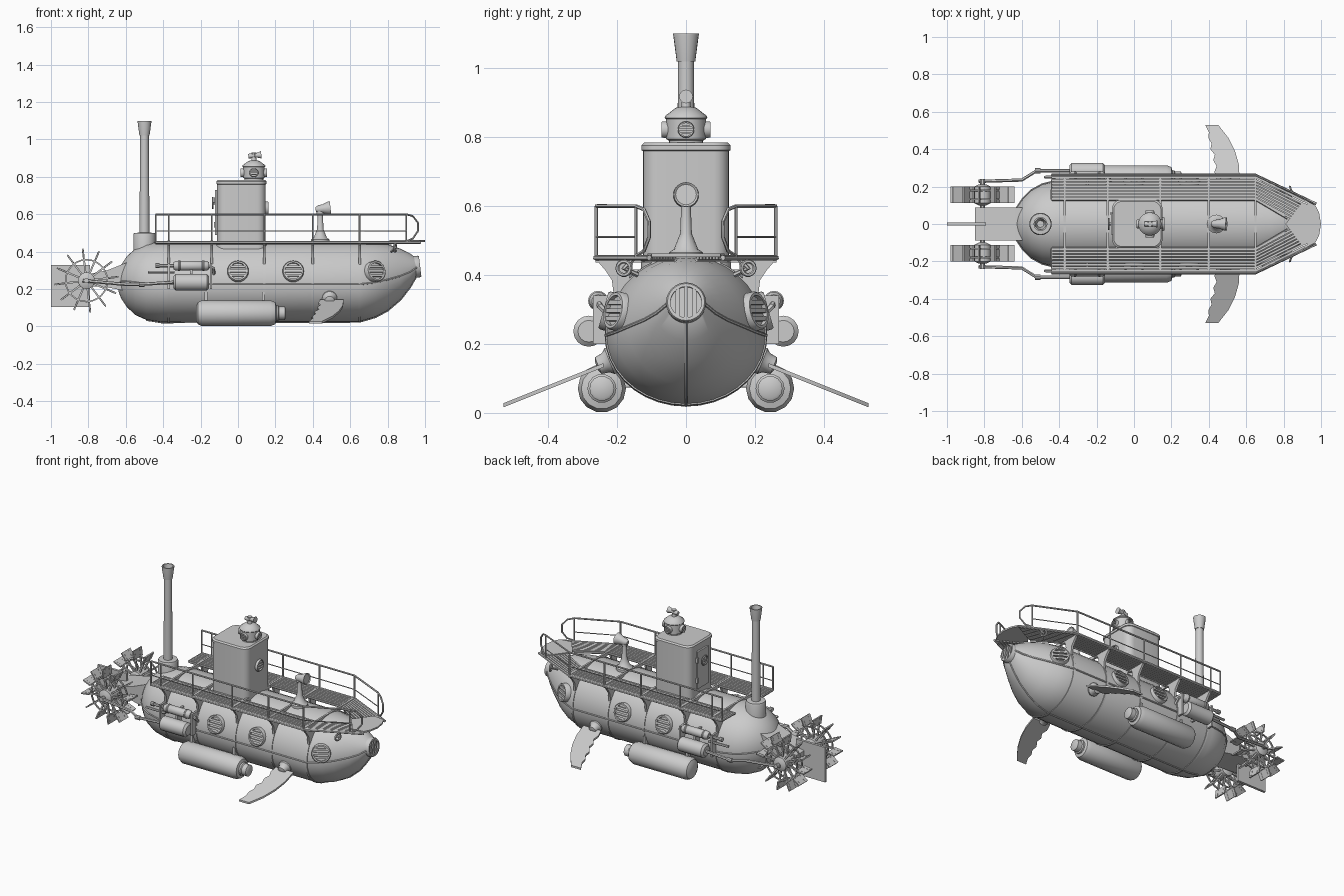
import bpy, bmesh
from math import sin, cos, pi, radians
from mathutils import Vector as V

if "Cube" in bpy.data.objects:
    bpy.data.objects.remove(bpy.data.objects["Cube"])

# ---------- geometry helpers: each returns (verts, faces) ----------
def bridge(rings, closed=False):
    n, v, f = len(rings[0]), [p for r in rings for p in r], []
    m = len(rings)
    for i in range(m if closed else m - 1):
        a, b = i * n, (i + 1) % m * n
        f += [(a + j, a + (j + 1) % n, b + (j + 1) % n, b + j) for j in range(n)]
    if not closed:
        f += [tuple(range(n)), tuple(range((m - 1) * n, m * n))]
    return v, f

def lathe(prof, pos, axis=(0, 0, 1), seg=20, closed=False):
    q = V(axis).to_track_quat('Z', 'Y')
    return bridge([[V(pos) + q @ V((r * cos(2 * pi * j / seg), r * sin(2 * pi * j / seg), h))
                    for j in range(seg)] for r, h in prof], closed)

def torus(R, r, pos, axis, seg=24):
    return lathe([(R + r * cos(k * pi / 3), r * sin(k * pi / 3)) for k in range(6)], pos, axis, seg, True)

def prism(pts, a, b, axis='z'):
    m = {'z': lambda p, h: (p[0], p[1], h), 'y': lambda p, h: (p[0], h, p[1]),
         'x': lambda p, h: (h, p[0], p[1])}[axis]
    return bridge([[V(m(p, h)) for p in pts] for h in (a, b)])

def box(x0, x1, y0, y1, z0, z1):
    return prism([(x0, y0), (x1, y0), (x1, y1), (x0, y1)], z0, z1)

def tube(pts, r, seg=6):
    pts = [V(p) for p in pts]
    rings, u = [], None
    for i, p in enumerate(pts):
        t = (pts[min(i + 1, len(pts) - 1)] - pts[max(i - 1, 0)]).normalized()
        u = t.orthogonal() if u is None else u - t * u.dot(t)
        u.normalize()
        w = t.cross(u)
        rings.append([p + r * (u * cos(2 * pi * k / seg) + w * sin(2 * pi * k / seg)) for k in range(seg)])
    return bridge(rings)

def add(name, *geos, mirror=False):
    v, f = [], []
    for gv, gf in geos:
        f += [tuple(i + len(v) for i in face) for face in gf]
        v += gv
    me = bpy.data.meshes.new(name)
    me.from_pydata([tuple(p) for p in v], [], f)
    bm = bmesh.new()
    bm.from_mesh(me)
    bmesh.ops.recalc_face_normals(bm, faces=bm.faces)
    bm.to_mesh(me)
    bm.free()
    ob = bpy.data.objects.new(name, me)
    bpy.context.collection.objects.link(ob)
    if mirror:
        md = ob.modifiers.new("Mirror", 'MIRROR')
        md.use_axis = (False, True, False)
        md.use_mirror_merge = False
    return ob

# ---------- hull: x, half width, widest z, top z, bottom z ----------
ST = [(-.64, .05, .24, .29, .19), (-.625, .09, .24, .33, .15), (-.595, .135, .24, .375, .105),
      (-.55, .18, .235, .415, .062), (-.49, .213, .23, .443, .035), (-.41, .232, .225, .455, .022),
      (.65, .232, .225, .455, .025), (.735, .203, .235, .45, .05), (.8, .168, .25, .44, .085),
      (.87, .12, .27, .415, .145), (.92, .085, .29, .39, .21), (.955, .055, .315, .365, .27)]

def at(x):
    for a, b in zip(ST, ST[1:]):
        if x <= b[0]:
            t = (x - a[0]) / (b[0] - a[0])
            return [p + (q - p) * t for p, q in zip(a, b)]
    return list(ST[-1])

def section(x, g=0.0, n=36):
    _, w, zc, zt, zb = at(x)
    out = []
    for k in range(n):
        s = sin(2 * pi * k / n)
        out.append(V((x, (w + g) * cos(2 * pi * k / n), zc + s * ((zt - zc if s > 0 else zc - zb) + g))))
    return out

add("hull", bridge([section(s[0]) for s in ST]))
RIBS = (-.37, -.14, .14, .40, .65)
add("hull_ribs", *[bridge([section(x - .006, .004), section(x + .006, .004)]) for x in RIBS])
add("hull_side_seam", tube([(s[0], s[1], s[2]) for s in ST], .005), mirror=True)
add("keel_seam", tube([(s[0], 0, s[4]) for s in ST[4:]], .005))

# ---------- portholes with grille bars ----------
def porthole(name, pos, normal, r, vertical=False, mirror=False):
    q = V(normal).to_track_quat('Z', 'Y')
    g = [lathe([(r * .78, -.03), (r, -.03), (r, .008), (r * .93, .014), (r * .78, .014)], pos, normal, 24, True),
         lathe([(r * .8, -.02), (r * .8, .001)], pos, normal, 24)]
    for o in (-.42, 0, .42):
        L, t = r * .82 * (1 - o * o) ** .5, r * .11
        bv, bf = box(-L, L, o * r - t, o * r + t, 0, .012)
        g.append(([V(pos) + q @ (V((-p.y, p.x, p.z)) if vertical else p) for p in bv], bf))
    add(name, *g, mirror=mirror)

for i, x in enumerate((0, .295)):
    porthole(f"side_porthole_{i}", (x, .226, .295), (0, 1, .28), .057, mirror=True)
porthole("bow_side_porthole", (.735, .2, .295), (.5, .87, .2), .057, mirror=True)
porthole("nose_porthole", (.96, 0, .32), (1, 0, .12), .058, vertical=True)

# ---------- walkways: slats, edge frames, brackets ----------
slats, N = [], 8
for i in range(N):
    t0, t1 = i / N, (i + .75) / N
    y = lambda t: .13 + .13 * t
    e = lambda t: (.83 + .14 * t, .03 + .075 * t)
    slats.append(box(-.44, .65, y(t0), y(t1), .445, .456))
    slats.append(prism([(.65, y(t0)), e(t0), e(t1), (.65, y(t1))], .445, .456))
add("walkway_slats", *slats, mirror=True)
add("walkway_frame", tube([(-.44, .13, .45), (-.44, .262, .45), (.65, .262, .45), (.975, .107, .45)], .008),
    tube([(-.44, .13, .445), (.65, .13, .445), (.82, .03, .445)], .006), mirror=True)
add("walkway_joists", *[box(x - .006, x + .006, -.262, .262, .437, .458) for x in (-.37, -.14, .14, .40, .65)])
add("walkway_brackets", *[prism([(.262, .446), (.15, .446), (.17, .37), (.208, .33), (.215, .385), (.235, .415)],
                                x - .007, x + .007, 'x') for x in RIBS], mirror=True)
add("bow_platform", prism([(.81, 0), (.895, .112), (.97, .1), (.99, .06), (1, 0),
                           (.99, -.06), (.97, -.1), (.895, -.112)], .452, .462))
add("bow_mooring_rings", torus(.02, .006, (.84, .18, .42), (1, .3, 0), 14),
    tube([(.84, .15, .45), (.84, .18, .42), (.82, .14, .40)], .008), mirror=True)

# ---------- railings ----------
bow = [(.65, .26), (.90, .145)]
posts = [(x, .26) for x in (-.44, -.37, -.14, .14, .40)] + bow
add("railings", tube([(-.44, .26, .6), (.65, .26, .6), (.9, .145, .6), (.935, .122, .59), (.962, .107, .555),
                      (.962, .107, .51), (.935, .122, .47), (.9, .145, .455)], .0055),
    tube([(-.44, .26, .51), (.65, .26, .51), (.9, .145, .51)], .003),
    *[tube([(x, y, .45), (x, y, .6)], .005) for x, y in posts], mirror=True)

# ---------- conning tower ----------
def rounded(x0, x1, w, r):
    return [(cx + r * cos(a), cy + r * sin(a)) for cx, cy, s in
            ((x1 - r, w - r, 0), (x0 + r, w - r, 1), (x0 + r, -w + r, 2), (x1 - r, -w + r, 3))
            for a in [(s + k / 5) * pi / 2 for k in range(6)]]

add("tower", bridge([[V((x, y, z)) for x, y in rounded(-.112 + g, .148 - g, .125 - g, .045)]
                     for z, g in ((.4, 0), (.76, 0), (.762, -.004), (.776, -.004), (.784, .004))]))
add("tower_base_flange", prism(rounded(-.117, .153, .13, .048), .40, .44))
add("tower_door", box(-.122, -.10, -.055, .055, .49, .73), torus(.028, .005, (-.135, 0, .66), (1, 0, 0), 16),
    tube([(-.135, 0, .66), (-.11, 0, .66)], .007), box(-.127, -.11, .05, .062, .53, .56),
    box(-.127, -.11, .05, .062, .66, .69))
porthole("tower_porthole", (.148, 0, .632), (1, 0, 0), .037)

# cupola and horn on the tower roof
add("cupola", lathe([(.05, .775), (.05, .79), (.058, .795), (.058, .852), (.062, .856), (.06, .862),
                     (.03, .885), (.014, .888), (.012, .905)], (.085, 0, 0), seg=20))
for i, d in enumerate(((1, 0), (0, 1), (-1, 0), (0, -1))):
    porthole(f"cupola_porthole_{i}", (.085 + .057 * d[0], .057 * d[1], .822), (*d, 0), .024)
add("horn", lathe([(.012, -.03), (.014, .0), (.012, .015), (.02, .04)], (.085, 0, .914), (1, 0, .1), 12),
    lathe([(.014, .0), (.014, .02)], (.085, 0, .91), seg=10))

# ---------- chimney ----------
add("chimney", lathe([(.06, .38), (.06, .49), (.056, .5), (.027, .502), (.023, 1.02), (.027, 1.02), (.037, 1.095),
                      (.037, 1.1), (.03, 1.1), (.018, 1.03)], (-.5, 0, 0), seg=20))

# ---------- searchlight ----------
add("searchlight_stand", lathe([(.05, .445), (.05, .465), (.035, .475), (.017, .52), (.014, .6), (.02, .605),
                                (.02, .615)], (.44, 0, 0), seg=16))
add("searchlight_lamp", lathe([(.012, -.03), (.022, -.015), (.024, .01), (.036, .04), (.036, .05), (.03, .045)],
                              (.445, 0, .628), (1, 0, .12), 16))

# ---------- ballast tanks ----------
add("ballast_tanks", lathe([(.04, -.225), (.06, -.215), (.07, -.195), (.07, .175), (.06, .2), (.042, .205),
                            (.042, .215), (.036, .22), (.036, .25), (.028, .255)], (0, .244, .071), (1, 0, 0), 14),
    *[box(x - .008, x + .008, .205, .235, .1, .185) for x in (-.17, .135)], mirror=True)

# ---------- steam engines and pipes ----------
def cyl(r, x0, x1, y, z):
    return lathe([(r * .7, x0), (r, x0 + .012), (r, x1 - .012), (r * .7, x1)], (0, y, z), (1, 0, 0), 16)

add("engine_cylinders", cyl(.045, -.345, -.155, .282, .237), cyl(.026, -.345, -.155, .255, .325),
    *[cyl(.029, x, x + .03, .255, .325) for x in (-.33, -.2)], mirror=True)
add("engine_mounts", *[box(x - .006, x + .006, .2, .27, .2, .34) for x in (-.145, -.37, -.25)], mirror=True)
add("engine_pipes", tube([(-.48, .25, .29), (-.34, .255, .29)], .008),
    tube([(-.44, .255, .325), (-.34, .255, .325)], .009), tube([(-.16, .255, .325), (-.13, .25, .31), (-.13, .22, .28)], .009),
    lathe([(.014, -.44), (.014, -.42)], (0, .255, .325), (1, 0, 0), 10), mirror=True)
add("connecting_rods", tube([(-.34, .285, .237), (-.52, .285, .225), (-.6, .235, .225), (-.83, .228, .245)], .009),
    lathe([(.014, -.53), (.014, -.5)], (0, .285, .225), (1, 0, 0), 10), mirror=True)

# ---------- paddle wheels ----------
CX, CZ = -.81, .245
def bar(a, r0, r1, t, y0, y1):
    c, s = cos(a), sin(a)
    return prism([(CX + r * c - h * s, CZ + r * s + h * c) for r, h in ((r0, -t), (r1, -t), (r1, t), (r0, t))], y0, y1, 'y')

wheel = [lathe([(.02, .1), (.045, .112), (.045, .2), (.02, .212)], (CX, 0, CZ), (0, 1, 0), 16),
         lathe([(.013, .07), (.013, .24)], (CX, 0, CZ), (0, 1, 0), 10)]
for y in (.132, .18):
    wheel.append(lathe([(.108, -.004), (.116, -.004), (.116, .004), (.108, .004)], (CX, y, CZ), (0, 1, 0), 24, True))
for k in range(12):
    a = k * pi / 6 + .12
    wheel += [bar(a, .03, .165, .005, y - .005, y + .005) for y in (.132, .18)]
    wheel.append(bar(a, .118, .172, .004, .112, .2))
add("paddle_wheels", *wheel, mirror=True)

# ---------- stern bracket and rudder ----------
add("stern_bracket", prism([(-.55, .36), (-.7, .30), (-.85, .27), (-.85, .22), (-.7, .21), (-.55, .18)], -.088, .088, 'y'))
add("rudder", prism([(-1, .105), (-.79, .105), (-.79, .33), (-1, .33)], -.008, .008, 'y'))

# ---------- diving fins with scalloped trailing edge ----------
fv, ff = prism([(.565, .24), (.56, .32), (.54, .39), (.505, .46), (.45, .53), (.38, .53), (.4, .49), (.398, .46),
                (.415, .43), (.408, .4), (.432, .37), (.424, .34), (.442, .31), (.43, .28), (.44, .24)], .128, .14)
add("diving_fins", ([V((p.x, p.y, p.z - (p.y - .25) * .4)) for p in fv], ff), mirror=True)
add("fin_joints", lathe([(.04, -.04), (.04, .0), (.03, .012), (.026, .035), (.014, .04)], (.49, .222, .15),
                        (0, .93, -.37), 16), mirror=True)

# smooth round parts, keep edges crisp
for ob in bpy.data.objects:
    ob.select_set(True)
    bpy.context.view_layer.objects.active = ob
bpy.ops.object.shade_smooth_by_angle(angle=radians(35))
